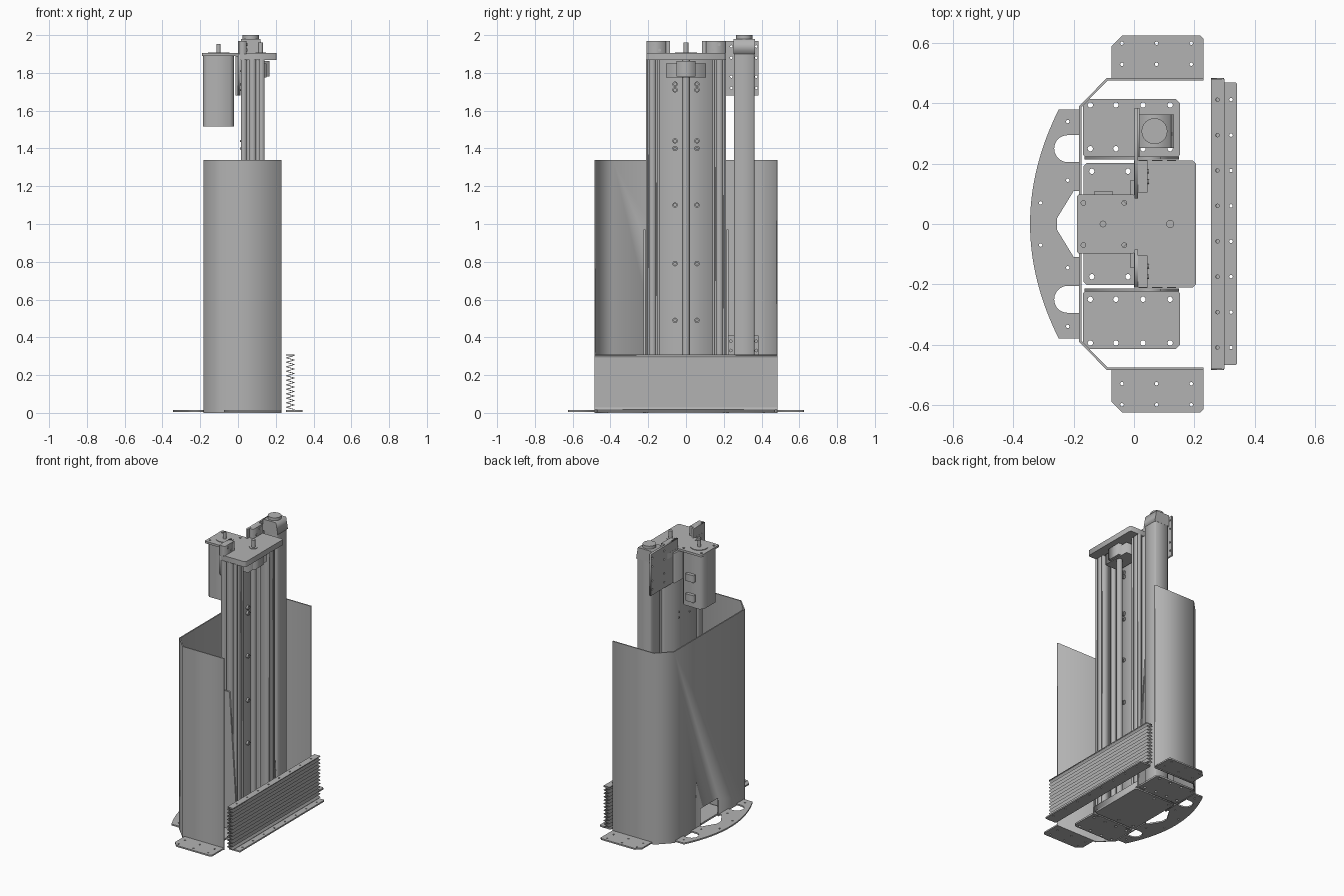
import bpy, bmesh, math
from mathutils import Matrix

cube = bpy.data.objects.get("Cube")
if cube:
    bpy.data.objects.remove(cube)

grey = bpy.data.materials.new("plain_grey")
grey.use_nodes = True
COLOR = (0.45, 0.45, 0.45, 1)
grey.diffuse_color = COLOR
grey.node_tree.nodes["Principled BSDF"].inputs["Base Color"].default_value = COLOR

# local (u, v, w) to world, for an extrusion along each axis
AXES = {"z": Matrix.Identity(4),
        "x": Matrix(((0, 0, 1, 0), (1, 0, 0, 0), (0, 1, 0, 0), (0, 0, 0, 1))),
        "y": Matrix(((1, 0, 0, 0), (0, 0, 1, 0), (0, 1, 0, 0), (0, 0, 0, 1)))}


def circle(u, v, r, n=16):
    return [(u + r * math.cos(math.tau * i / n), v + r * math.sin(math.tau * i / n)) for i in range(n)]


def rect(u0, u1, v0, v1, c=0.0):
    """Rectangle outline, with corners cut by c."""
    if not c:
        return [(u0, v0), (u1, v0), (u1, v1), (u0, v1)]
    return [(u0 + c, v0), (u1 - c, v0), (u1, v0 + c), (u1, v1 - c),
            (u1 - c, v1), (u0 + c, v1), (u0, v1 - c), (u0, v0 + c)]


def mirror(points):
    return [(u, -v) for u, v in points]


def plate(name, outline, lo, hi, axis="z", holes=(), smooth=False):
    """Extrude an outline with holes from lo to hi along an axis."""
    curve = bpy.data.curves.new(name, "CURVE")
    curve.dimensions, curve.fill_mode = "2D", "BOTH"
    curve.extrude = (hi - lo) / 2
    for loop in (outline, *holes):
        spline = curve.splines.new("POLY")
        spline.points.add(len(loop) - 1)
        for point, (u, v) in zip(spline.points, loop):
            point.co = (u, v, 0, 1)
        spline.use_cyclic_u = True
    temp = bpy.data.objects.new(name, curve)
    bpy.context.collection.objects.link(temp)
    bpy.context.view_layer.update()
    mesh = bpy.data.meshes.new_from_object(temp.evaluated_get(bpy.context.evaluated_depsgraph_get()))
    bpy.data.objects.remove(temp)
    bm = bmesh.new()
    bm.from_mesh(mesh)
    bm.transform(AXES[axis] @ Matrix.Translation((0, 0, (lo + hi) / 2)))
    bmesh.ops.remove_doubles(bm, verts=bm.verts, dist=1e-5)
    bmesh.ops.recalc_face_normals(bm, faces=bm.faces)
    bm.to_mesh(mesh)
    bm.free()
    mesh.materials.clear()
    mesh.materials.append(grey)
    obj = bpy.data.objects.new(name, mesh)
    bpy.context.collection.objects.link(obj)
    if smooth:
        bpy.ops.object.select_all(action="DESELECT")
        obj.select_set(True)
        bpy.context.view_layer.objects.active = obj
        bpy.ops.object.shade_smooth_by_angle()
    return obj


def box(name, x0, x1, y0, y1, z0, z1):
    return plate(name, rect(x0, x1, y0, y1), z0, z1)


def rod(name, u, v, r, lo, hi, axis="z"):
    return plate(name, circle(u, v, r, 24), lo, hi, axis, smooth=True)


# Bent sheet cover, open to +x, with a cable notch in its back wall
outer = [(0.23, -0.485), (-0.09, -0.485), (-0.183, -0.39)]
inner = [(0.23, -0.477), (-0.087, -0.477), (-0.175, -0.387)]
cover = plate("cover", outer + mirror(outer)[::-1] + mirror(inner) + inner[::-1], 0, 1.34)
cutter = box("notch_cutter", -0.25, -0.1, -0.1, 0.1, -0.1, 0.13)
cutter.hide_render = True
cut = cover.modifiers.new("notch", "BOOLEAN")
cut.operation, cut.object, cut.solver = "DIFFERENCE", cutter, "EXACT"
bpy.context.view_layer.update()
cut_mesh = bpy.data.meshes.new_from_object(cover.evaluated_get(bpy.context.evaluated_depsgraph_get()))
cover.modifiers.clear()
cover.data = cut_mesh
bpy.data.objects.remove(cutter)

# Parts repeated on both sides
flange = [(-0.075, 0.48), (0.23, 0.48), (0.23, 0.615), (0.22, 0.625), (-0.04, 0.625), (-0.075, 0.59)]
gusset = [(-0.165, 0), (0.15, 0), (0.15, 0.05), (0.09, 0.97), (0.02, 0.97), (-0.165, 0.05)]
groove = [(0.015, 0.14), (0.055, 0.14), (0.055, 0.15), (0.075, 0.15), (0.075, 0.14), (0.14, 0.14),
          (0.14, 0.152), (0.125, 0.152), (0.125, 0.16), (0.14, 0.16), (0.14, 0.195), (0.125, 0.195),
          (0.125, 0.203), (0.14, 0.203), (0.14, 0.212), (0.11, 0.212), (0.11, 0.2), (0.095, 0.2),
          (0.095, 0.212), (0.06, 0.212), (0.06, 0.2), (0.045, 0.2), (0.045, 0.212), (0.015, 0.212)]
for side, s in (("right", -1), ("left", 1)):
    def flip(points):
        return [(u, s * v) for u, v in points]
    plate(f"{side}_floor_flange", flip(flange), 0.004, 0.014, holes=[
        flip(circle(x, y, 0.006, 8)) for x in (-0.04, 0.075, 0.19) for y in (0.53, 0.6)])
    plate(f"{side}_foot", flip(rect(-0.17, 0.153, 0.215, 0.415, 0.015)), 0, 0.012, holes=[
        flip(circle(x, y, 0.009, 10)) for x in (-0.145, -0.06, 0.03, 0.12) for y in (0.25, 0.395)])
    y0, y1 = sorted((s * 0.214, s * 0.224))
    plate(f"{side}_gusset", gusset, y0, y1, "y")
    plate(f"{side}_rail", flip(groove), 0.05, 1.87)
    y0, y1 = sorted((s * 0.105, s * 0.21))
    box(f"{side}_top_block", 0.005, 0.045, y0, y1, 1.9, 1.97)
    for i, z in enumerate((1.92, 1.95)):
        rod(f"{side}_block_screw_{i}", s * (0.14 + 0.035 * i), z, 0.008, 0.04, 0.049, "x")
    # Bolts down the back plate
    for i, z in enumerate((0.49, 0.79, 1.1, 1.4, 1.44, 1.71, 1.74, 1.81)):
        plate(f"{side}_bolt_{i}", circle(s * 0.058, z, 0.014), 0.03, 0.045, "x",
              holes=[circle(s * 0.058, z, 0.007, 6)], smooth=True)
        rod(f"{side}_bolt_tip_{i}", s * 0.058, z, 0.006, 0.01, 0.016, "x")

# Curved floor plate with openings along its inner edge
arc = [(-0.345 + 0.095 * (y / 0.38) ** 2, y) for y in (0.38 - 0.76 * i / 24 for i in range(25))]
bite = [(-0.22 - 0.045 * math.sin(t), 0.25 + 0.045 * math.cos(t)) for t in (math.pi * i / 10 for i in range(11))]
edge = [(-0.18, 0.38), (-0.18, 0.295)] + bite + [(-0.18, 0.205), (-0.18, 0.11), (-0.2, 0.11), (-0.255, 0.02)]
hole_spots = [(-0.22, 0.34), (-0.22, 0.145), (-0.31, 0.07)]
plate("curved_floor_plate", arc + mirror(edge) + edge[::-1], 0.004, 0.014, holes=[
    circle(x, s * y, 0.006, 8) for x, y in hole_spots for s in (-1, 1)])

# Column: feet, back plate, lead screw and end plates
plate("rear_foot", rect(-0.168, 0.153, -0.203, 0.203, 0.012), 0, 0.012, holes=[
    circle(x, y, 0.009, 10) for x in (-0.14, -0.02) for y in (-0.175, 0.175)])
box("back_plate", 0.015, 0.032, -0.21, 0.21, 0.05, 1.87)
box("bottom_plate", 0, 0.153, -0.21, 0.21, 0.012, 0.05)
rod("lead_screw", 0.12, 0, 0.02, 0.05, 1.9)
plate("top_plate", rect(0, 0.205, -0.21, 0.21, 0.01), 1.867, 1.905)
rod("screw_bearing", 0.12, 0, 0.027, 1.9, 1.909)
rod("screw_end", 0.12, 0, 0.013, 1.9, 1.96)
box("nut_mount", 0.04, 0.15, -0.105, 0.105, 1.775, 1.85)
box("nut_block", 0.07, 0.168, -0.05, 0.05, 1.78, 1.862)

# Mounting plate behind the column with a U opening
u_slot = [(0.085 * math.cos(t), 1.82 - 0.085 * math.sin(t)) for t in (math.pi * i / 12 for i in range(13))]
plate("mount_plate", [(-0.21, 1.77), (-0.13, 1.68), (0.385, 1.68), (0.385, 1.97), (0.085, 1.97)]
      + u_slot + [(-0.085, 1.97), (-0.21, 1.97)], 0.001, 0.014, "x",
      holes=[circle(y, z, 0.007, 8) for y in (0.24, 0.372) for z in (1.72, 1.78, 1.88, 1.94)])

# Motor hanging from its own bracket
plate("motor_bracket", rect(-0.19, 0.004, -0.098, 0.098, 0.006), 1.89, 1.905, holes=[
    circle(-0.1 + i * 0.068, j * 0.07, 0.008, 10) for i in (-1, 1) for j in (-1, 1)])
box("bracket_web", -0.014, 0, -0.145, 0.145, 1.68, 1.89)
plate("motor_body", rect(-0.186, -0.02, -0.085, 0.085, 0.022), 1.515, 1.89)
rod("motor_boss", -0.103, 0, 0.057, 1.9, 1.909)
rod("motor_shaft", -0.103, 0, 0.011, 1.9, 1.953)
for i, z in enumerate((1.56, 1.7)):
    box(f"motor_connector_{i}", -0.133, -0.07, 0.08, 0.108, z, z + 0.05)

# Upright actuator tube beside the column
plate("actuator_tube", rect(0.018, 0.128, 0.253, 0.363, 0.008), 0.012, 1.905)
plate("actuator_head", [(0.016, 1.9), (0.132, 1.9), (0.118, 1.98), (0.016, 1.98)], 0.252, 0.364, "y")
rod("actuator_cap", 0.068, 0.308, 0.043, 1.975, 2.0)
plate("lower_tube_bracket", rect(0.22, 0.385, 0.3, 0.41), 0.004, 0.018, "x",
      holes=[circle(y, z, 0.007, 8) for y in (0.237, 0.372) for z in (0.33, 0.38)])

# Folded bellows with its flange strips
FOLDS, STEP = 12, 0.0238
zigzag = [(0.255 if i % 2 else 0.298, 0.016 + i * STEP / 2) for i in range(2 * FOLDS + 1)]
plate("bellows", zigzag + [(x, z + 0.004) for x, z in reversed(zigzag)], -0.485, 0.485, "y")
spots = [-0.41 + 0.1175 * i for i in range(8)]
plate("bellows_top_strip", rect(0.255, 0.3, -0.482, 0.482), 0.303, 0.309,
      holes=[circle(0.277, y, 0.006, 8) for y in spots])
plate("bellows_bottom_strip", rect(0.255, 0.342, -0.468, 0.47, 0.004), 0.006, 0.016,
      holes=[circle(0.322, y, 0.006, 8) for y in spots])
